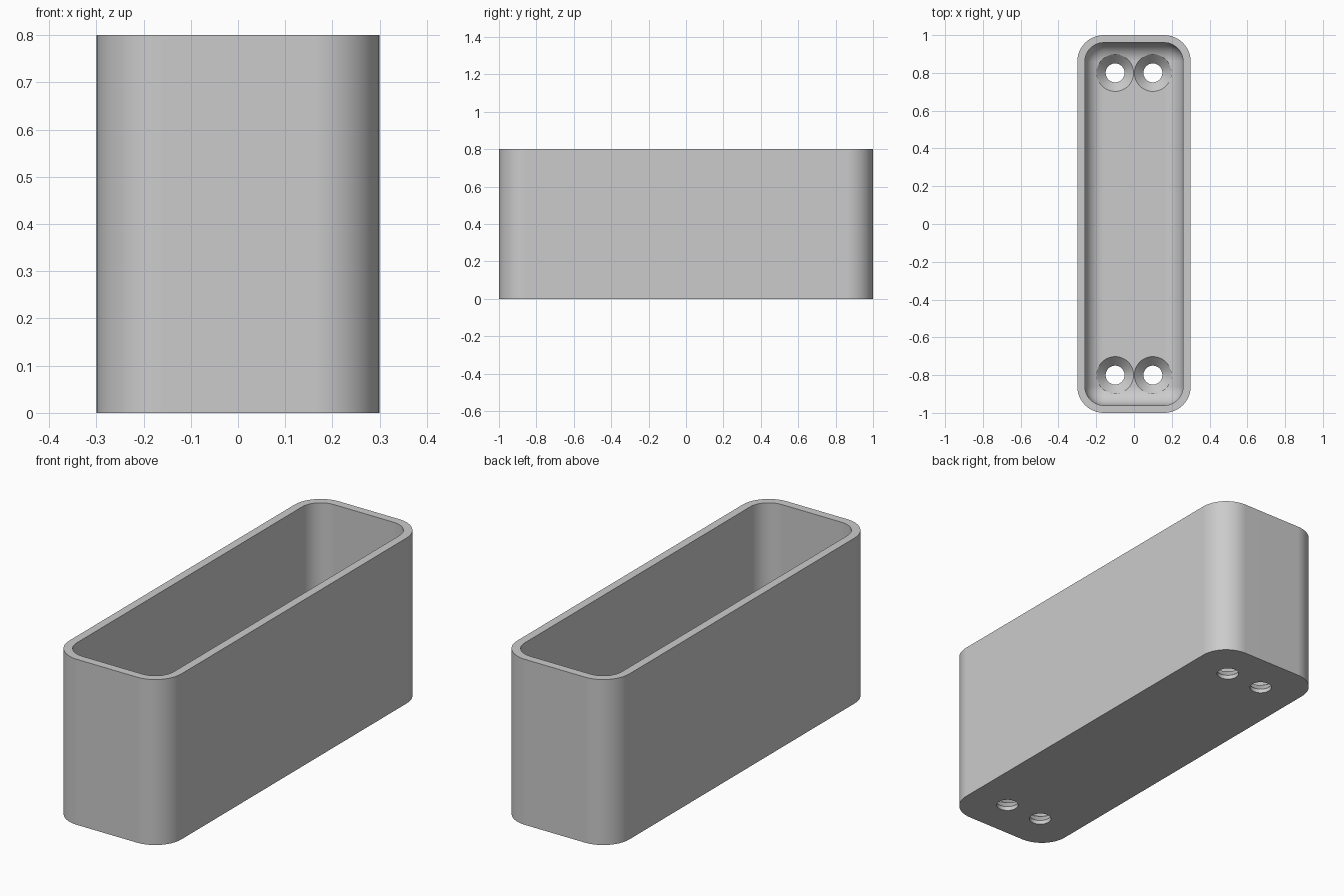
import bpy, bmesh
from math import sin, cos, pi, radians

cube = bpy.data.objects.get("Cube")
if cube:
    bpy.data.objects.remove(cube, do_unlink=True)

HALF_X, HALF_Y, HEIGHT = 0.3, 1.0, 0.8
CORNER, WALL, FILLET, FLOOR = 0.14, 0.04, 0.1, 0.07
STEPS = 12

grey = bpy.data.materials.new("plain grey")
grey.use_nodes = True
colour = (0.6, 0.6, 0.6, 1)
grey.diffuse_color = colour
grey.node_tree.nodes["Principled BSDF"].inputs["Base Color"].default_value = colour


def make_object(name, bm):
    bmesh.ops.remove_doubles(bm, verts=bm.verts, dist=0.0001)
    bmesh.ops.recalc_face_normals(bm, faces=bm.faces)
    mesh = bpy.data.meshes.new(name)
    bm.to_mesh(mesh)
    bm.free()
    mesh.materials.append(grey)
    obj = bpy.data.objects.new(name, mesh)
    bpy.context.collection.objects.link(obj)
    return obj


def loft(bm, rings):
    """Bridge a list of point rings and cap both ends."""
    loops = [[bm.verts.new(p) for p in ring] for ring in rings]
    for a, b in zip(loops, loops[1:]):
        for i in range(len(a)):
            j = (i + 1) % len(a)
            bm.faces.new((a[i], a[j], b[j], b[i]))
    bm.faces.new(loops[0])
    bm.faces.new(loops[-1])


def rounded_ring(inset, z):
    """Rounded rectangle moved inward by inset, at height z."""
    r = max(CORNER - inset, 0.002)
    points = []
    for q, (sx, sy) in enumerate([(1, 1), (-1, 1), (-1, -1), (1, -1)]):
        for s in range(STEPS + 1):
            a = (q + s / STEPS) * pi / 2
            points.append((sx * (HALF_X - CORNER) + r * cos(a),
                           sy * (HALF_Y - CORNER) + r * sin(a), z))
    return points


# Tray: outer wall, rim, inner wall, rounded transition to the floor
profile = [(0, 0), (0, HEIGHT), (WALL, HEIGHT)]
for s in range(STEPS + 1):
    a = s / STEPS * pi / 2
    profile.append((WALL + FILLET * (1 - cos(a)), FLOOR + FILLET * (1 - sin(a))))
bm = bmesh.new()
loft(bm, [rounded_ring(*p) for p in profile])
tray = make_object("tray", bm)

# Countersunk screw holes
bm = bmesh.new()
for x in (-0.1, 0.1):
    for y in (-0.8, 0.8):
        loft(bm, [[(x + r * cos(k * pi / 24), y + r * sin(k * pi / 24), z)
                   for k in range(48)]
                  for r, z in [(0.05, -0.1), (0.05, 0.02), (0.098, FLOOR), (0.098, 0.2)]])
cutter = make_object("screw_hole_cutter", bm)
cutter.hide_render = True

cut = tray.modifiers.new("screw holes", "BOOLEAN")
cut.object = cutter
cut.operation = "DIFFERENCE"
cut.solver = "EXACT"
bpy.ops.object.select_all(action="DESELECT")
bpy.context.view_layer.objects.active = tray
tray.select_set(True)
bpy.ops.object.modifier_apply(modifier=cut.name)
bpy.data.objects.remove(cutter, do_unlink=True)

# Smooth corners with crisp rims
bpy.ops.object.shade_smooth_by_angle(angle=radians(30))
weighted = tray.modifiers.new("even shading", "WEIGHTED_NORMAL")
weighted.keep_sharp = True
